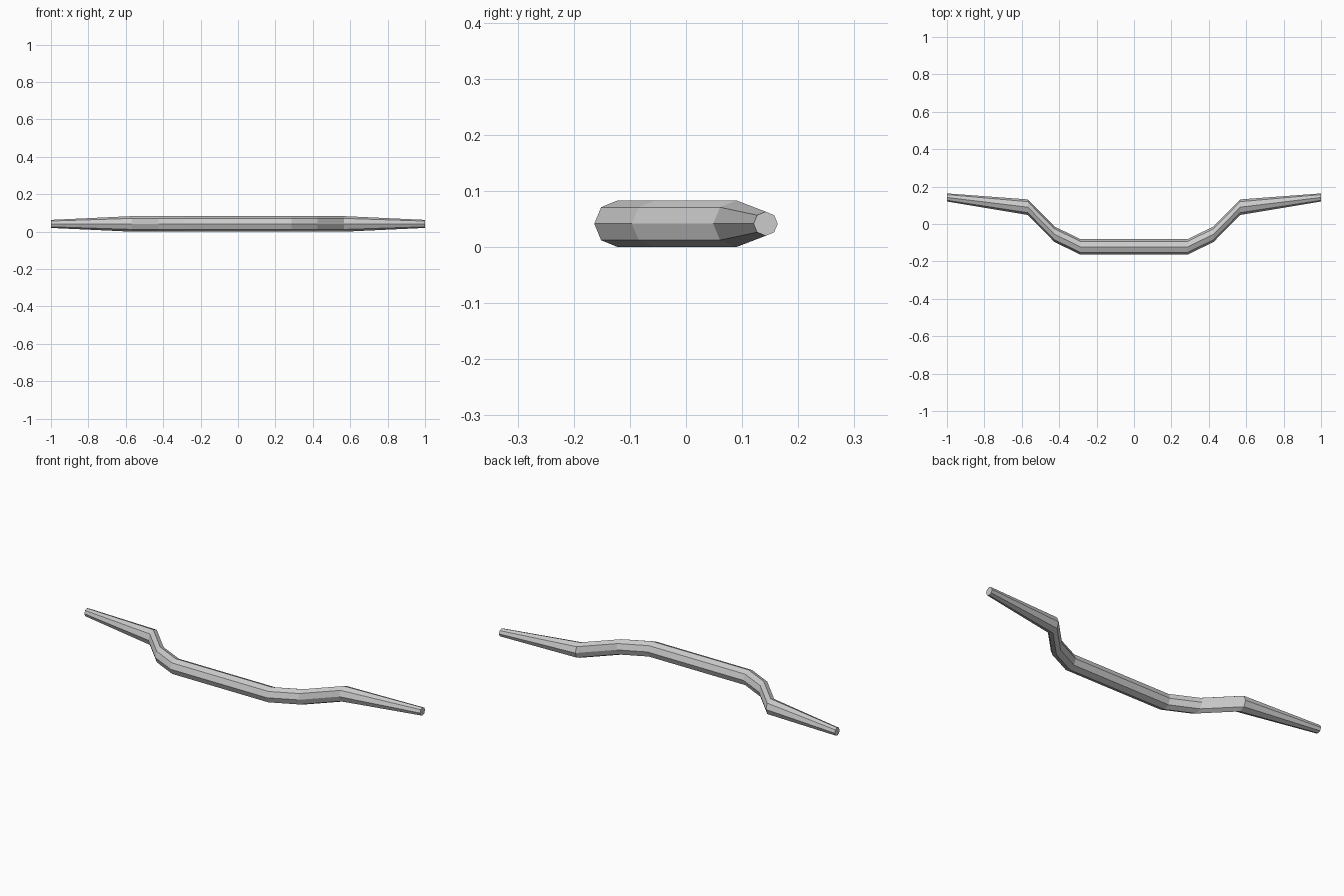
import bpy, bmesh, math

if "Cube" in bpy.data.objects:
    bpy.data.objects.remove(bpy.data.objects["Cube"])

SIDES = 8
R = 0.0415
# right half of the bar: x, y, radius of each upright ring
half = [(0.287, -0.122, R), (0.425, -0.055, R), (0.568, 0.09, R), (1.0, 0.142, 0.0215)]
path = [(-x, y, r) for x, y, r in reversed(half)] + half

bm = bmesh.new()
rings = []
for x, y, r in path:
    rings.append([bm.verts.new((x, y + r * math.cos(2 * math.pi * i / SIDES),
                                R + r * math.sin(2 * math.pi * i / SIDES)))
                  for i in range(SIDES)])

# skin between neighbouring rings
for a, b in zip(rings, rings[1:]):
    for i in range(SIDES):
        j = (i + 1) % SIDES
        bm.faces.new((a[i], a[j], b[j], b[i]))

# end caps
bm.faces.new(rings[0])
bm.faces.new(rings[-1])
bmesh.ops.recalc_face_normals(bm, faces=bm.faces[:])

mesh = bpy.data.meshes.new("bent_bar")
bm.to_mesh(mesh)
bm.free()
bar = bpy.data.objects.new("bent_bar", mesh)
bpy.context.collection.objects.link(bar)
